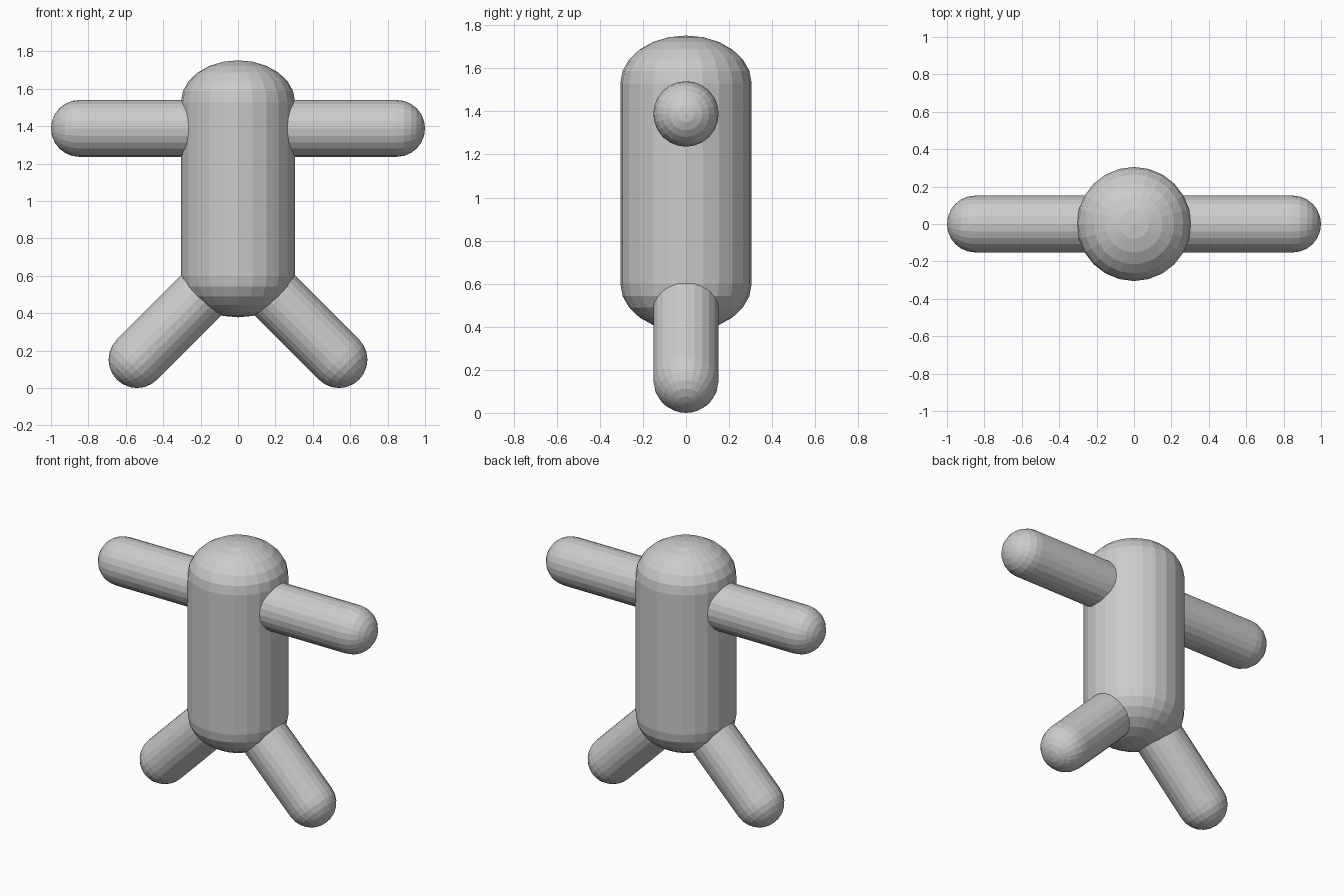
import bpy
import math
from mathutils import Vector

cube = bpy.data.objects.get("Cube")
if cube:
    bpy.data.objects.remove(cube, do_unlink=True)

SEGMENTS = 24
RINGS = 6

grey = bpy.data.materials.new("light grey")
grey.use_nodes = True
grey.diffuse_color = (0.6, 0.6, 0.6, 1)
grey.node_tree.nodes["Principled BSDF"].inputs["Base Color"].default_value = (0.6, 0.6, 0.6, 1)


def capsule(name, start, end, radius, cap):
    """Faceted capsule between two cap centres; cap is the dome height."""
    start, end = Vector(start), Vector(end)
    half = (end - start).length / 2
    # Dome profile from the rim to just before the pole
    dome = [(radius * math.cos(a), half + cap * math.sin(a))
            for a in (math.pi / 2 * i / RINGS for i in range(RINGS))]
    profile = [(r, -z) for r, z in reversed(dome)] + dome
    verts = [(r * math.cos(t), r * math.sin(t), z)
             for r, z in profile
             for t in (math.tau * s / SEGMENTS for s in range(SEGMENTS))]
    faces = []
    for row in range(len(profile) - 1):
        for s in range(SEGMENTS):
            n = (s + 1) % SEGMENTS
            a, b = row * SEGMENTS, (row + 1) * SEGMENTS
            faces.append((a + s, a + n, b + n, b + s))
    # Poles
    bottom, top = len(verts), len(verts) + 1
    verts += [(0, 0, -half - cap), (0, 0, half + cap)]
    last = (len(profile) - 1) * SEGMENTS
    for s in range(SEGMENTS):
        n = (s + 1) % SEGMENTS
        faces.append((bottom, n, s))
        faces.append((top, last + s, last + n))
    mesh = bpy.data.meshes.new(name)
    mesh.from_pydata(verts, [], faces)
    mesh.materials.append(grey)
    obj = bpy.data.objects.new(name, mesh)
    obj.location = (start + end) / 2
    obj.rotation_mode = 'QUATERNION'
    obj.rotation_quaternion = Vector((0, 0, 1)).rotation_difference(end - start)
    bpy.context.collection.objects.link(obj)
    return obj


# Torso with flattened domes
capsule("torso", (0, 0, 0.6), (0, 0, 1.53), 0.305, 0.222)

# Limbs on both sides
LIMB = 0.152
for side, sign in (("left", 1), ("right", -1)):
    capsule(side + "_arm", (sign * 0.1, 0, 1.388), (sign * 0.848, 0, 1.388), LIMB, LIMB)
    capsule(side + "_leg", (sign * 0.1, 0, 0.592), (sign * 0.54, 0, 0.152), LIMB, LIMB)
